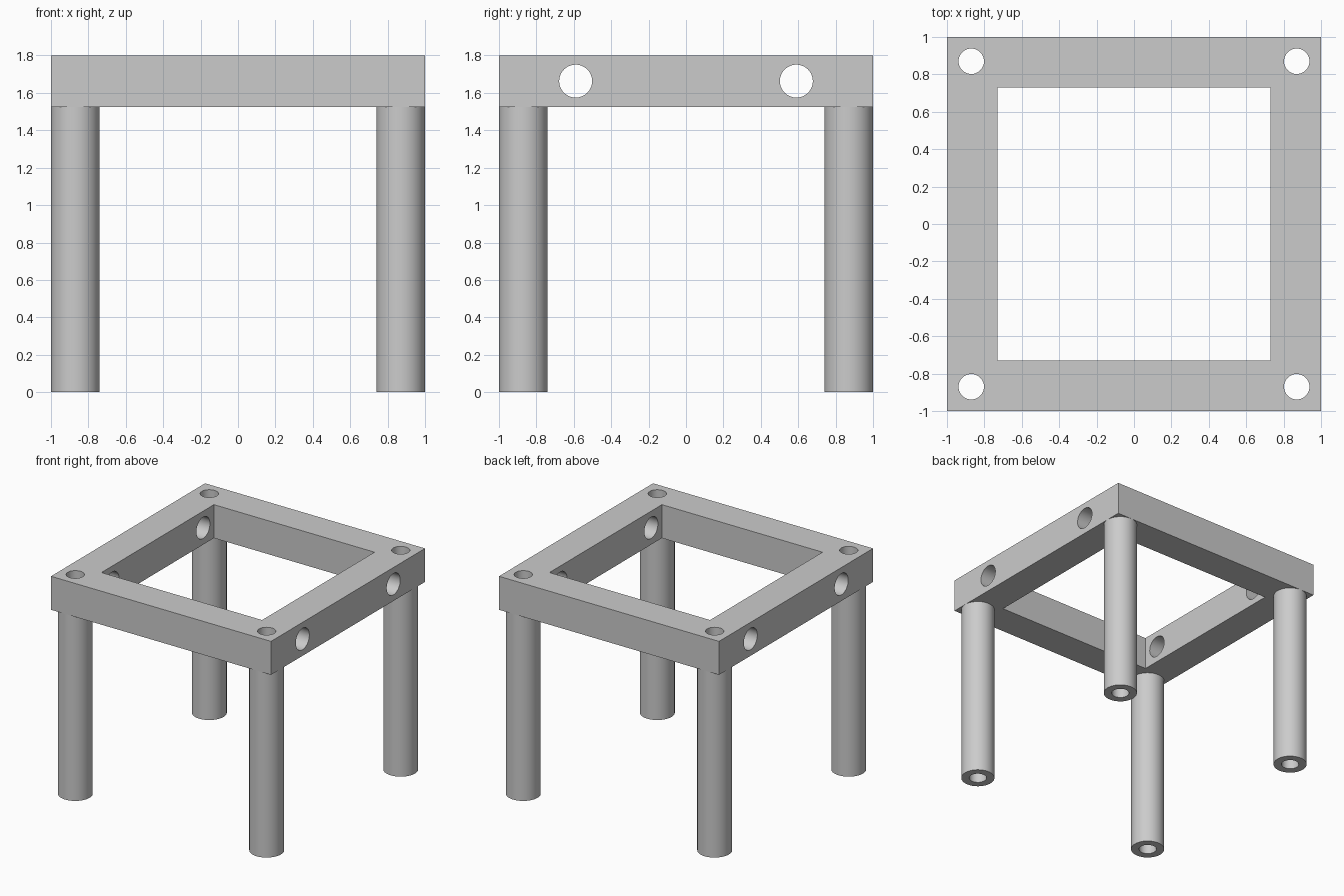
import bpy
import math
from math import pi

TOP, UNDER = 1.8, 1.525        # frame height range
LEG, LEG_R, BORE_R = 0.87, 0.13, 0.068
INNER = 0.73                   # half width of the opening
SIDE_Y, SIDE_Z, SIDE_R = 0.59, 1.663, 0.088

cube = bpy.data.objects.get("Cube")
if cube:
    bpy.data.objects.remove(cube, do_unlink=True)

grey = bpy.data.materials.new("plain grey")
grey.use_nodes = True
colour = (0.6, 0.6, 0.6, 1)
grey.diffuse_color = colour
grey.node_tree.nodes["Principled BSDF"].inputs["Base Color"].default_value = colour


def box(name, half, z0, z1):
    bpy.ops.mesh.primitive_cube_add(size=1, location=(0, 0, (z0 + z1) / 2))
    ob = bpy.context.object
    ob.name = name
    ob.scale = (2 * half, 2 * half, z1 - z0)
    bpy.ops.object.transform_apply(location=True, rotation=True, scale=True)
    return ob


def rod(name, radius, depth, location, rotation=(0, 0, 0)):
    bpy.ops.mesh.primitive_cylinder_add(vertices=64, radius=radius, depth=depth,
                                        location=location, rotation=rotation)
    ob = bpy.context.object
    ob.name = name
    bpy.ops.object.transform_apply(location=True, rotation=True, scale=True)
    return ob


def cut(target, cutter):
    mod = target.modifiers.new("cut", "BOOLEAN")
    mod.operation = "DIFFERENCE"
    mod.solver = "EXACT"
    mod.object = cutter
    bpy.context.view_layer.objects.active = target
    bpy.ops.object.modifier_apply(modifier=mod.name)
    bpy.data.objects.remove(cutter, do_unlink=True)


def finish(ob):
    ob.data.materials.clear()
    ob.data.materials.append(grey)
    bpy.ops.object.select_all(action="DESELECT")
    ob.select_set(True)
    bpy.context.view_layer.objects.active = ob
    bpy.ops.object.shade_smooth_by_angle(angle=math.radians(30))


# Square top frame with its opening and cross holes
frame = box("top_frame", 1, UNDER, TOP)
cut(frame, box("opening_cutter", INNER, UNDER - 0.2, TOP + 0.2))
for side in (-1, 1):
    cut(frame, rod("cross_cutter", SIDE_R, 3, (0, side * SIDE_Y, SIDE_Z), (0, pi / 2, 0)))

# Hollow legs, each bore running on up through the frame
for y, depth_name in ((-LEG, "front"), (LEG, "back")):
    for x, side_name in ((-LEG, "right"), (LEG, "left")):
        leg = rod(f"{depth_name}_{side_name}_leg", LEG_R, UNDER, (x, y, UNDER / 2))
        for part in (leg, frame):
            cut(part, rod("bore_cutter", BORE_R, 5, (x, y, 1)))
        finish(leg)
finish(frame)
